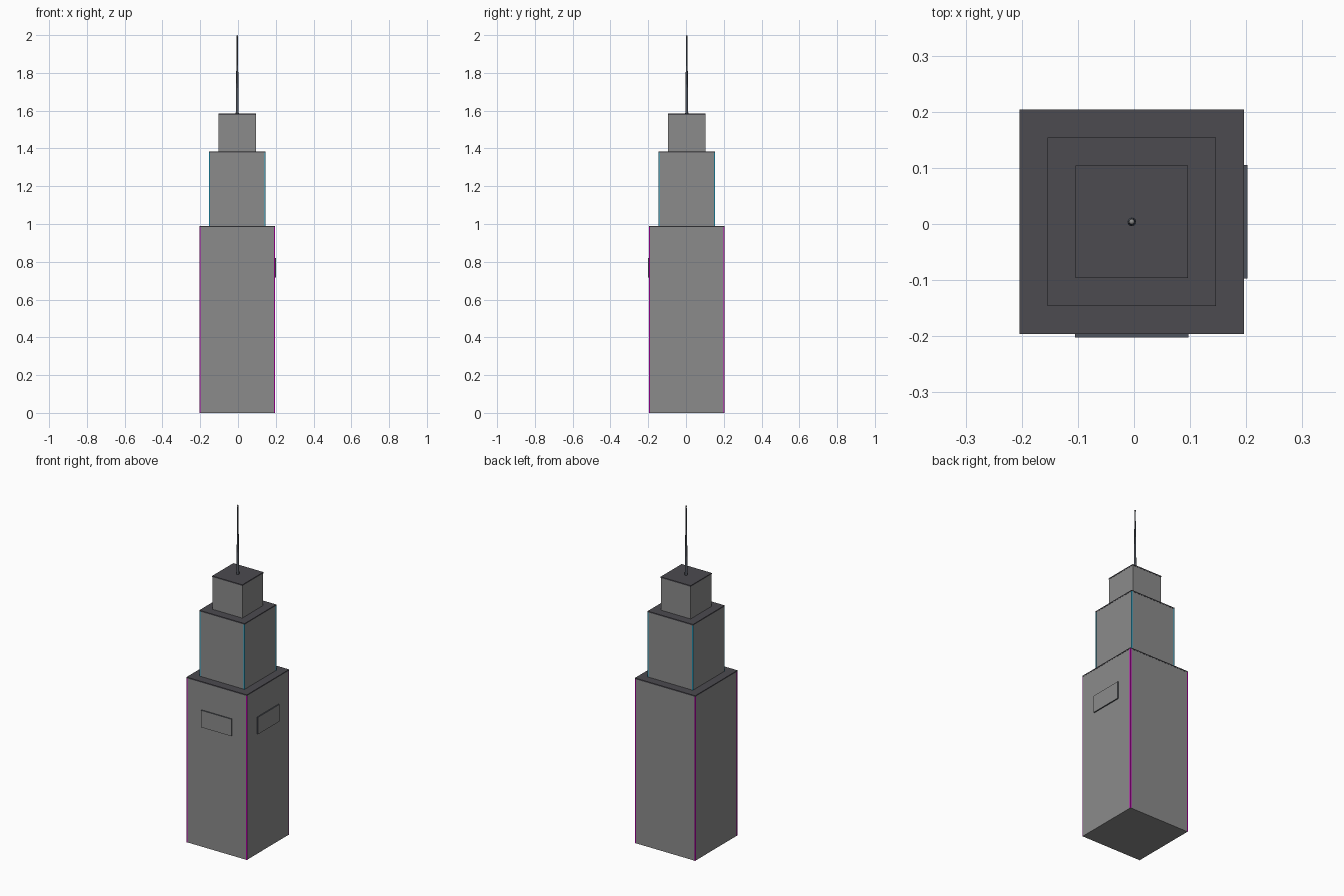
import bpy
from mathutils import Vector

cube = bpy.data.objects.get("Cube")
if cube:
    bpy.data.objects.remove(cube, do_unlink=True)

CENTRE = Vector((-0.004, 0.004, 0))
SIDES = (-1, 1)


def material(name, r, g, b):
    m = bpy.data.materials.new(name)
    m.use_nodes = True
    m.diffuse_color = (r, g, b, 1)
    m.node_tree.nodes["Principled BSDF"].inputs["Base Color"].default_value = (r, g, b, 1)
    return m


wall = material("concrete_grey", 0.26, 0.26, 0.26)
roof = material("roof_charcoal", 0.072, 0.070, 0.080)
pink = material("magenta_light", 0.65, 0.0, 0.55)
cyan = material("cyan_light", 0.02, 0.42, 0.65)
metal = material("dark_metal", 0.08, 0.09, 0.11)


def finish(name, mat):
    obj = bpy.context.object
    obj.name = name
    obj.data.materials.append(mat)
    return obj


def box(name, low, high, mat):
    low, high = Vector(low), Vector(high)
    bpy.ops.mesh.primitive_cube_add(size=1, location=CENTRE + (low + high) / 2)
    bpy.context.object.scale = high - low
    bpy.ops.object.transform_apply(location=False, rotation=False, scale=True)
    return finish(name, mat)


# Stepped tower: each tier has a thin roof slab and optional corner lights
tiers = [
    ("lower", 0.2, 0.0, 0.99, pink),
    ("middle", 0.15, 0.99, 1.385, cyan),
    ("upper", 0.1, 1.385, 1.585, None),
]
SLAB, STRIP = 0.007, 0.003
for name, half, bottom, top, light in tiers:
    h = half - 0.001
    box(name + "_tower", (-h, -h, bottom), (h, h, top - SLAB), wall)
    box(name + "_roof", (-half, -half, top - SLAB), (half, half, top), roof)
    if light:
        c = half - STRIP
        for sx in SIDES:
            for sy in SIDES:
                x, y = sx * c, sy * c
                box(name + "_corner_light", (x - STRIP, y - STRIP, bottom),
                    (x + STRIP, y + STRIP, top - SLAB), light)

# Sign panels on two walls: grey face, dark rim
front_sign = box("front_sign", (-0.101, -0.206, 0.718), (0.101, -0.198, 0.82), wall)
side_sign = box("side_sign", (0.198, -0.101, 0.718), (0.206, 0.101, 0.82), wall)
for sign, facing in ((front_sign, Vector((0, -1, 0))), (side_sign, Vector((1, 0, 0)))):
    sign.data.materials.append(metal)
    for face in sign.data.polygons:
        face.material_index = 0 if face.normal.dot(facing) > 0.9 else 1

# Tapered antenna with a small tip
bpy.ops.mesh.primitive_cone_add(vertices=12, radius1=0.008, radius2=0.003, depth=0.411,
                                location=CENTRE + Vector((0, 0, 1.7895)))
finish("antenna", metal)
bpy.ops.object.shade_smooth_by_angle()
bpy.ops.mesh.primitive_uv_sphere_add(segments=12, ring_count=8, radius=0.005,
                                     location=CENTRE + Vector((0, 0, 1.995)))
finish("antenna_tip", wall)
bpy.ops.object.shade_smooth_by_angle()
